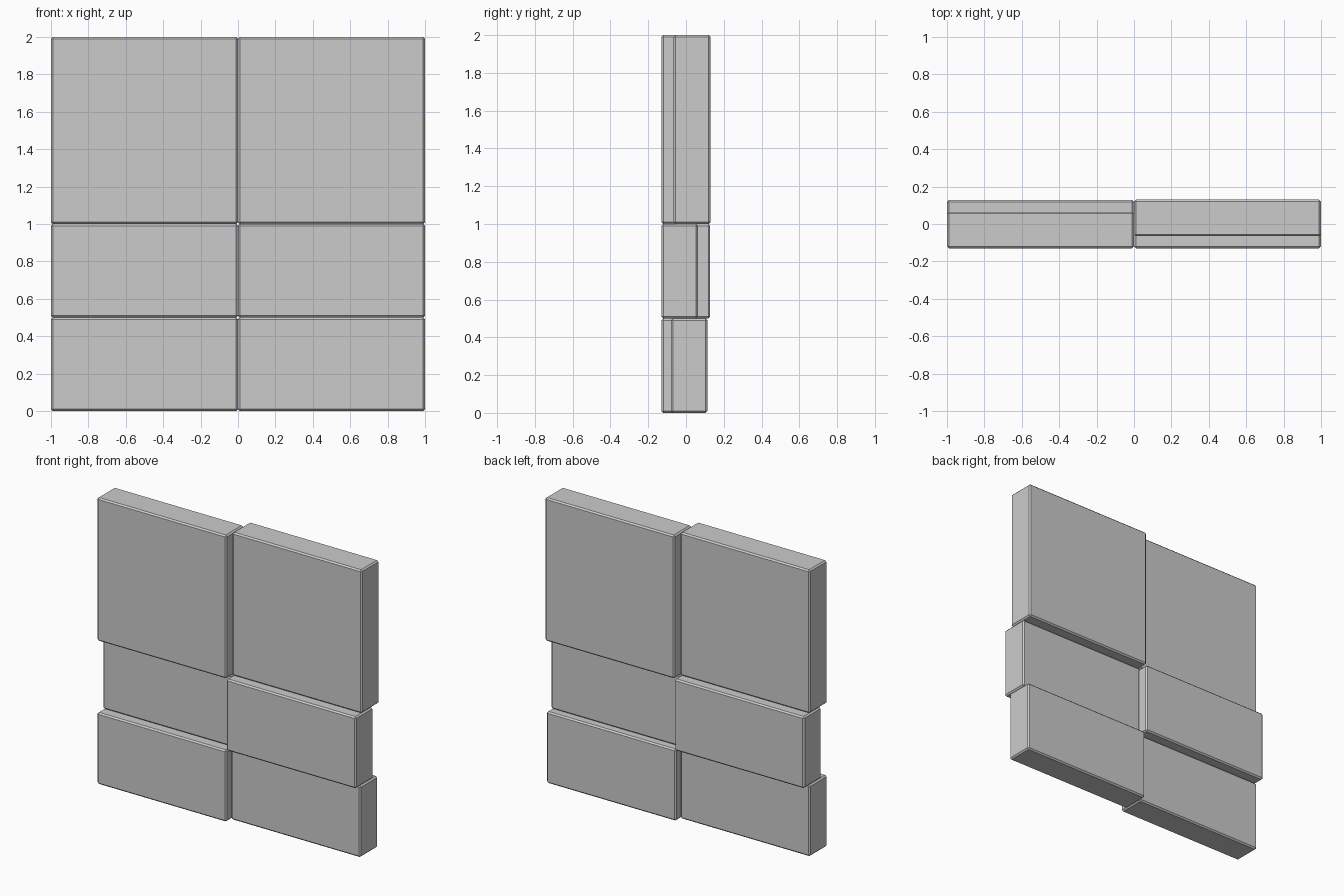
import bpy, bmesh

if "Cube" in bpy.data.objects:
    bpy.data.objects.remove(bpy.data.objects["Cube"])

BEVEL = 0.01

def block(name, x0, x1, y0, y1, z0, z1):
    """Rectangular panel with chamfered edges."""
    bm = bmesh.new()
    bmesh.ops.create_cube(bm, size=1)
    for v in bm.verts:
        v.co.x = x1 if v.co.x > 0 else x0
        v.co.y = y1 if v.co.y > 0 else y0
        v.co.z = z1 if v.co.z > 0 else z0
    bmesh.ops.bevel(bm, geom=bm.edges[:], offset=BEVEL, segments=1,
                    affect='EDGES', profile=0.5)
    mesh = bpy.data.meshes.new(name)
    bm.to_mesh(mesh)
    bm.free()
    obj = bpy.data.objects.new(name, mesh)
    bpy.context.collection.objects.link(obj)

# Rows: name, bottom, top, left panel depth range, right panel depth range
rows = [
    ("top", 1.0, 2.0, (-0.13, 0.065), (-0.065, 0.13)),
    ("middle", 0.5, 1.0, (-0.065, 0.128), (-0.13, 0.063)),
    ("bottom", 0.0, 0.5, (-0.13, 0.063), (-0.08, 0.113)),
]
for name, z0, z1, left, right in rows:
    block(name + "_left_panel", -1, 0, *left, z0, z1)
    block(name + "_right_panel", 0, 1, *right, z0, z1)
